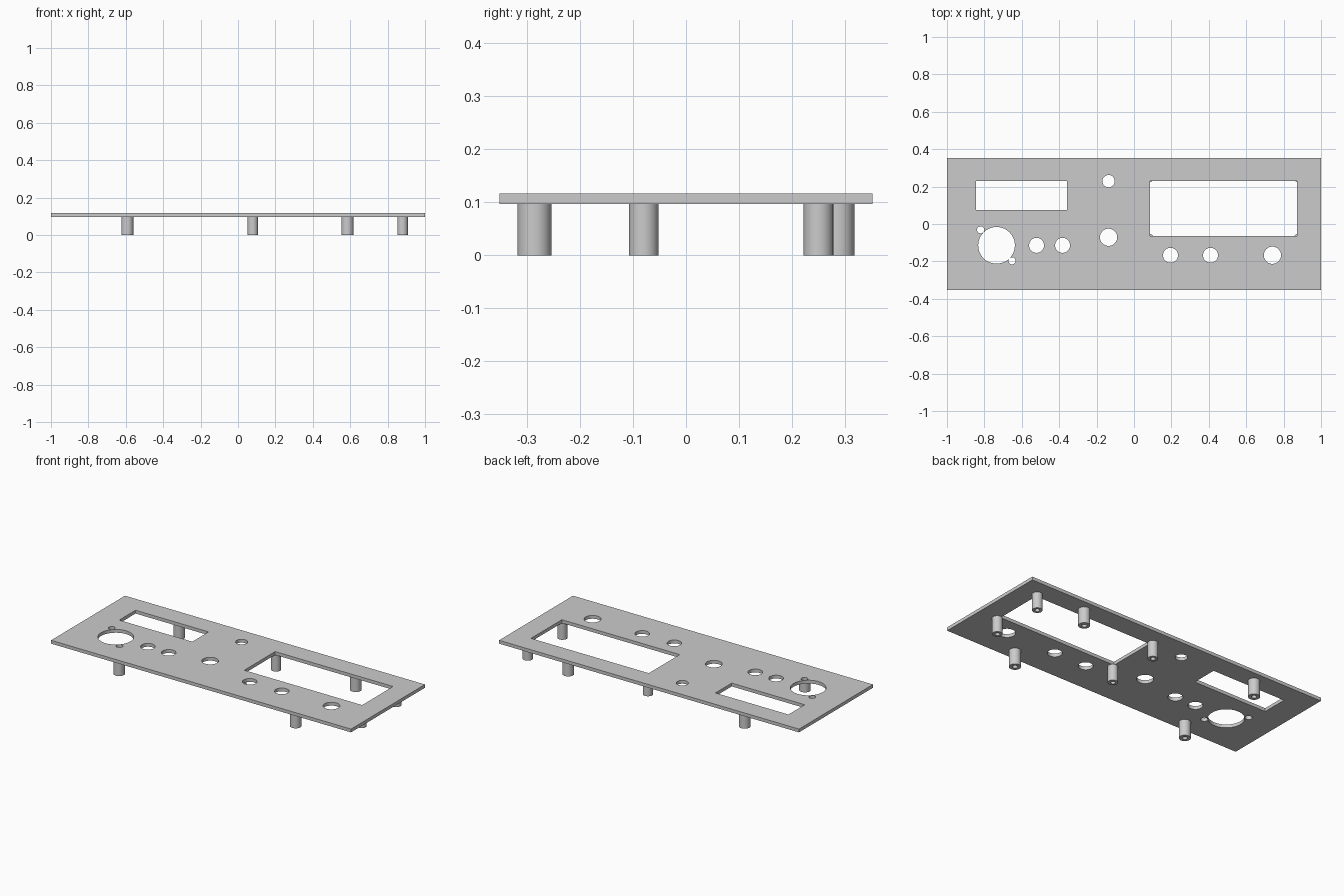
import bpy, bmesh, math
from mathutils import Vector

cube = bpy.data.objects.get("Cube")
if cube:
    bpy.data.objects.remove(cube, do_unlink=True)

grey = bpy.data.materials.new("panel grey")
grey.use_nodes = True
grey.diffuse_color = (0.6, 0.6, 0.6, 1)
grey.node_tree.nodes["Principled BSDF"].inputs["Base Color"].default_value = (0.6, 0.6, 0.6, 1)

PLATE_BOTTOM, PLATE_TOP = 0.097, 0.117


def activate(obj):
    bpy.ops.object.select_all(action="DESELECT")
    obj.select_set(True)
    bpy.context.view_layer.objects.active = obj


def rectangle(x0, x1, y0, y1):
    return [(x0, y0), (x1, y0), (x1, y1), (x0, y1)]


def circle(x, y, r, steps=48):
    turns = [math.tau * i / steps for i in range(steps)]
    return [(x + r * math.cos(a), y + r * math.sin(a)) for a in turns]


# Panel outline, two display windows and the round holes (x, y, radius)
holes = [
    (-0.735, -0.114, 0.098), (-0.82, -0.031, 0.019), (-0.652, -0.197, 0.019),
    (-0.521, -0.114, 0.04), (-0.382, -0.114, 0.04),
    (-0.136, -0.071, 0.046), (-0.136, 0.229, 0.033),
    (0.195, -0.167, 0.04), (0.409, -0.167, 0.04), (0.74, -0.167, 0.046),
]
loops = [
    rectangle(-1, 1, -0.352, 0.352),
    rectangle(-0.845, -0.358, 0.076, 0.231),
    rectangle(0.086, 0.872, -0.063, 0.231),
] + [circle(*hole) for hole in holes]

# Filled flat outline, extruded to the panel thickness
outline = bpy.data.curves.new("front_panel", "CURVE")
outline.dimensions = "2D"
outline.fill_mode = "BOTH"
outline.extrude = (PLATE_TOP - PLATE_BOTTOM) / 2
for loop in loops:
    spline = outline.splines.new("POLY")
    spline.points.add(len(loop) - 1)
    for point, (x, y) in zip(spline.points, loop):
        point.co = (x, y, 0, 1)
    spline.use_cyclic_u = True
outline.materials.append(grey)
panel = bpy.data.objects.new("front_panel", outline)
panel.location.z = (PLATE_BOTTOM + PLATE_TOP) / 2
bpy.context.collection.objects.link(panel)
activate(panel)
bpy.ops.object.convert(target="MESH")

# Weld the caps to the walls and smooth the round holes
panel = bpy.context.view_layer.objects.active
bm = bmesh.new()
bm.from_mesh(panel.data)
bmesh.ops.remove_doubles(bm, verts=bm.verts, dist=0.0001)
bmesh.ops.recalc_face_normals(bm, faces=bm.faces)
bm.to_mesh(panel.data)
bm.free()
bpy.ops.object.shade_smooth_by_angle(angle=math.radians(30))


# Hollow standoff, turned from a half profile
def standoff(name, x, y, radius, bore):
    bm = bmesh.new()
    top = PLATE_BOTTOM
    profile = [(0, top - 0.002), (bore, top - 0.002), (bore, 0),
               (radius, 0), (radius, top), (0, top)]
    verts = [bm.verts.new((r, 0, z)) for r, z in profile]
    edges = [bm.edges.new(pair) for pair in zip(verts, verts[1:])]
    bmesh.ops.spin(bm, geom=verts + edges, cent=(0, 0, 0), axis=(0, 0, 1),
                   angle=math.tau, steps=32)
    bmesh.ops.remove_doubles(bm, verts=bm.verts, dist=0.0001)
    bmesh.ops.recalc_face_normals(bm, faces=bm.faces)
    bmesh.ops.translate(bm, verts=bm.verts, vec=Vector((x, y, 0)))
    mesh = bpy.data.meshes.new(name)
    bm.to_mesh(mesh)
    bm.free()
    mesh.materials.append(grey)
    post = bpy.data.objects.new(name, mesh)
    bpy.context.collection.objects.link(post)
    activate(post)
    bpy.ops.object.shade_smooth_by_angle(angle=math.radians(30))


for side, x in (("right", -0.592), ("left", 0.585)):
    for end, y in (("lower", -0.286), ("upper", 0.286)):
        standoff(f"board_standoff_{end}_{side}", x, y, 0.032, 0.014)

for side, x in (("right", 0.079), ("left", 0.88)):
    for end, y in (("lower", -0.08), ("upper", 0.25)):
        standoff(f"display_standoff_{end}_{side}", x, y, 0.028, 0.013)
